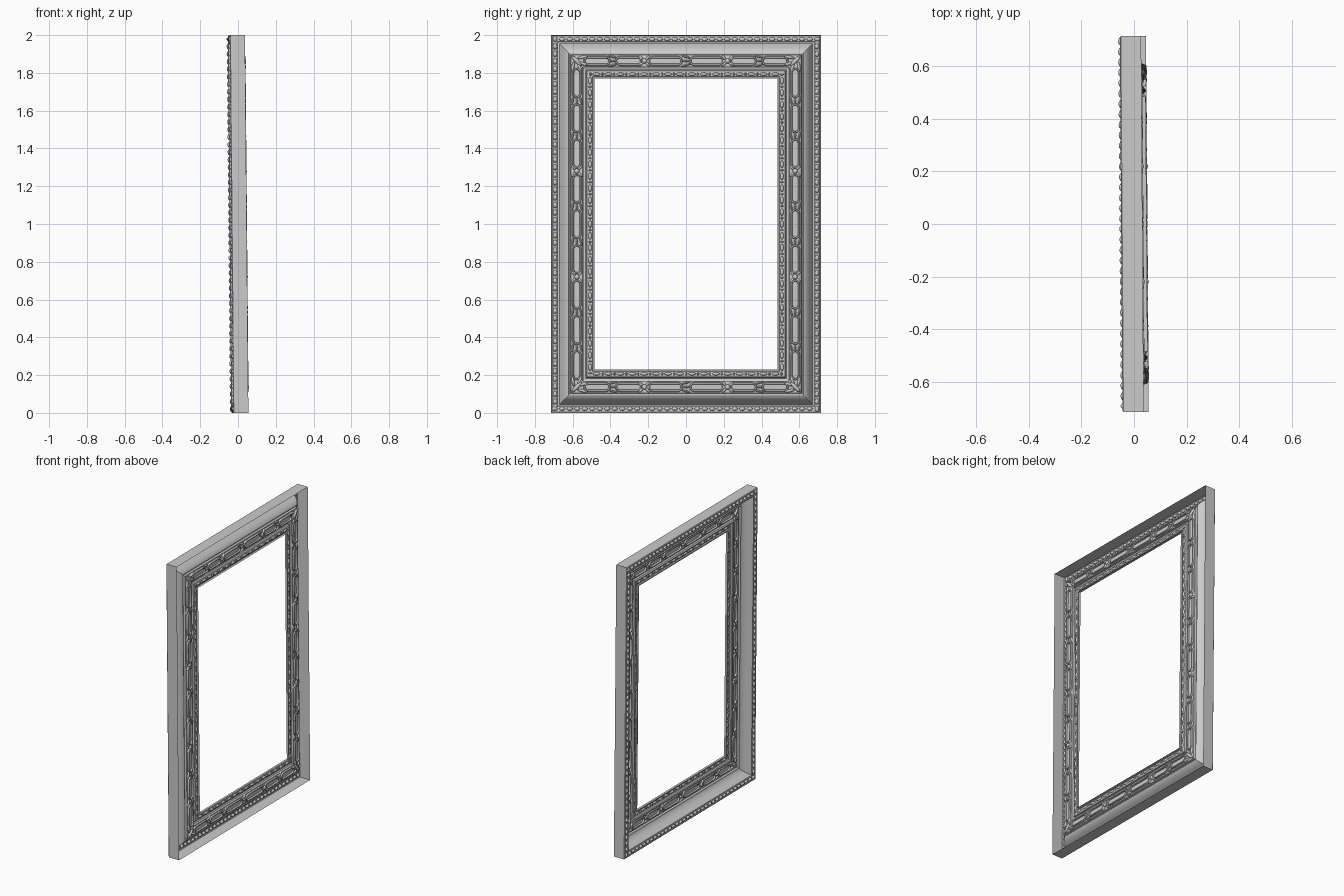
import bpy, bmesh, math
from mathutils import Matrix, Vector

if "Cube" in bpy.data.objects:
    bpy.data.objects.remove(bpy.data.objects["Cube"])

HY, HZ = 0.715, 1.0            # half width and half height of the frame


def lean(x, y, z):
    # the frame stands very slightly turned and tipped
    return Vector((x - 0.007 * y - 0.009 * (z - 1), y, z))


# Each side maps (u along, d inward from the outer edge, x depth) to space
SIDES = {
    "bottom": (HY, lambda u, d, x: lean(x, u, d)),
    "top": (HY, lambda u, d, x: lean(x, -u, 2 - d)),
    "left": (HZ, lambda u, d, x: lean(x, -HY + d, 1 - u)),
    "right": (HZ, lambda u, d, x: lean(x, HY - d, 1 + u)),
}


def finish(name, bm, angle=35):
    bmesh.ops.recalc_face_normals(bm, faces=bm.faces)
    me = bpy.data.meshes.new(name)
    bm.to_mesh(me)
    bm.free()
    ob = bpy.data.objects.new(name, me)
    bpy.context.collection.objects.link(ob)
    bpy.ops.object.select_all(action='DESELECT')
    ob.select_set(True)
    bpy.context.view_layer.objects.active = ob
    bpy.ops.object.shade_smooth_by_angle(angle=math.radians(angle))
    return ob


def sweep(name, profile):
    # sweep an open (d, x) profile round the rectangle with mitred corners
    bm = bmesh.new()
    loops = []
    for d, x in profile:
        a, b = HY - d, HZ - d
        loops.append([bm.verts.new(lean(x, y, 1 + z))
                      for y, z in ((-a, -b), (a, -b), (a, b), (-a, b))])
    for p, q in zip(loops, loops[1:]):
        for i in range(4):
            j = (i + 1) % 4
            bm.faces.new((p[i], p[j], q[j], q[i]))
    return finish(name, bm, 25)


def bead(bm, side, u, d, x, su, sd, sx, rot=0.0, seg=8, rings=6):
    # squashed ball: half sizes su along, sd across, sx deep
    m = Matrix.Rotation(rot, 4, 'Z') @ Matrix.Diagonal((su, sd, sx, 1))
    vs = bmesh.ops.create_uvsphere(bm, u_segments=seg, v_segments=rings,
                                   radius=1, matrix=m)["verts"]
    for v in vs:
        v.co = SIDES[side][1](u + v.co.x, d + v.co.y, x + v.co.z)


def link(bm, side, u, d, x, half, R, t, h):
    # elongated closed ring
    path = []
    for s, start in ((1, -90), (-1, 90)):
        for k in range(6):
            path.append((s * (half - R), math.radians(start + k * 36)))
    grid = []
    for cu, th in path:
        row = []
        for k in range(6):
            ph = k * math.pi / 3
            r = R + t * math.cos(ph)
            row.append(bm.verts.new(SIDES[side][1](
                u + cu + r * math.cos(th), d + r * math.sin(th),
                x + h * math.sin(ph))))
        grid.append(row)
    n = len(grid)
    for i in range(n):
        p, q = grid[i], grid[(i + 1) % n]
        for k in range(6):
            j = (k + 1) % 6
            bm.faces.new((p[k], p[j], q[j], q[k]))


# Open-backed moulding: outer wall, rim, scoop, ornament band, ribs, lip
sweep("frame_moulding", [
    (0, 0.041), (0, -0.036), (0.004, -0.040), (0.009, -0.040),
    (0.011, -0.036), (0.033, -0.036), (0.036, -0.040), (0.044, -0.038),
    (0.050, -0.028), (0.060, -0.008), (0.072, 0.008), (0.084, 0.018),
    (0.094, 0.022), (0.096, 0.017), (0.102, 0.017), (0.105, 0.030),
    (0.135, 0.036), (0.168, 0.034), (0.170, 0.022), (0.176, 0.018),
    (0.183, 0.018), (0.188, 0.022), (0.190, 0.032), (0.194, 0.034),
    (0.220, 0.034), (0.222, 0.026), (0.230, 0.026), (0.230, 0.041)])

# Beads along the outer rim
bm = bmesh.new()
for side, (half, _) in SIDES.items():
    n = round(2 * (half - 0.02) / 0.04)
    for i in range(n):
        u = -half + 0.02 + i * 2 * (half - 0.02) / n
        bead(bm, side, u, 0.022, -0.036, 0.016, 0.011, 0.011)
finish("rim_beads", bm, 60)

# Bead-and-reel along the opening
bm = bmesh.new()
for side, (half, _) in SIDES.items():
    length = 2 * (half - 0.21)
    n = round(length / 0.064)
    for i in range(n):
        u = -length / 2 + (i + 0.5) * length / n
        bead(bm, side, u, 0.207, 0.034, 0.021, 0.009, 0.008)
        bead(bm, side, u + 0.032, 0.207, 0.034, 0.005, 0.010, 0.008, 0, 6, 4)
finish("opening_beads", bm, 60)

# Link ornament, split into three panels per side by bosses
D, X = 0.137, 0.034
links, leaves, bosses = bmesh.new(), bmesh.new(), bmesh.new()
for side, (half, _) in SIDES.items():
    third, count = (0.22, 2) if half == HY else (0.28, 3)
    end = half - 0.16
    for a, b in ((-end, -third), (-third, third), (third, end)):
        pitch = (b - a) / count
        for i in range(count):
            u = a + (i + 0.5) * pitch
            link(links, side, u, D, X, 0.40 * pitch, 0.020, 0.006, 0.011)
            # leaf pairs between neighbouring links
            if i:
                for s in (-1, 1):
                    bead(leaves, side, u - pitch / 2, D + s * 0.022, X,
                         0.026, 0.006, 0.010, s * 0.25)
                bead(leaves, side, u - pitch / 2, D, X, 0.018, 0.006, 0.009)
    for u in (-third, third):
        bead(bosses, side, u, D, X, 0.014, 0.014, 0.013, 0, 10, 6)
        for s in (-1, 1):
            for r in (-1, 1):
                bead(bosses, side, u + s * 0.018, D + r * 0.017, X,
                     0.018, 0.007, 0.010, s * r * 0.8)
    # acanthus leaves folding over the mitred corner
    c = half - D
    bead(bosses, side, -c, D, X, 0.040, 0.011, 0.012, math.pi / 4)
    for s in (-1, 1):
        bead(bosses, side, s * (c - 0.035), D + 0.015, X,
             0.024, 0.008, 0.011, -s * 0.4)
        bead(bosses, side, s * (c - 0.030), D - 0.020, X,
             0.030, 0.008, 0.011, s * 0.2)
finish("ornament_links", links, 40)
finish("ornament_leaves", leaves, 60)
finish("ornament_bosses", bosses, 60)
